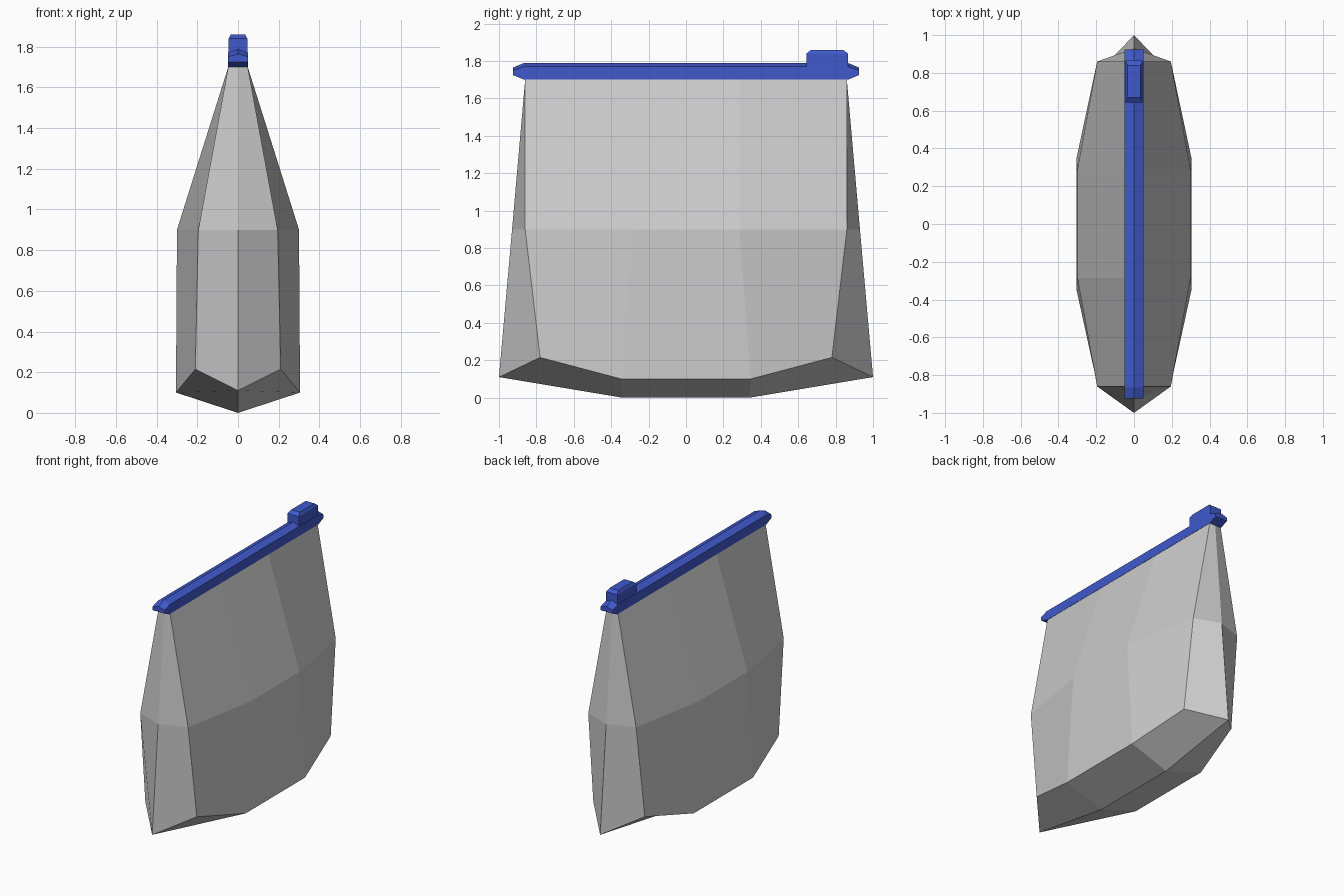
import bpy, bmesh
from mathutils import Matrix

if "Cube" in bpy.data.objects:
    bpy.data.objects.remove(bpy.data.objects["Cube"])


def finish(bm, name, mat=None):
    bmesh.ops.remove_doubles(bm, verts=bm.verts[:], dist=0.0005)
    bmesh.ops.recalc_face_normals(bm, faces=bm.faces[:])
    me = bpy.data.meshes.new(name)
    bm.to_mesh(me)
    bm.free()
    ob = bpy.data.objects.new(name, me)
    bpy.context.collection.objects.link(ob)
    if mat:
        me.materials.append(mat)
    return ob


def skin(bm, rows, closed=False):
    """Bridge consecutive rows of points with quads; closed rows also get end caps."""
    rows = [[bm.verts.new(p) for p in r] for r in rows]
    n = len(rows[0])
    for a, b in zip(rows, rows[1:]):
        for i in range(n if closed else n - 1):
            j = (i + 1) % n
            bm.faces.new((a[i], a[j], b[j], b[i]))
    if closed:
        bm.faces.new(rows[0])
        bm.faces.new(rows[-1])


def half_row(fold, corner, side):
    """Front fold, corner and side points, then the same mirrored to the back."""
    front = [fold, corner, side]
    return front + [(x, -y, z) for x, y, z in reversed(front)]


blue = bpy.data.materials.new("zip_blue")
blue.diffuse_color = (0.05, 0.1, 0.6, 1)
blue.use_nodes = True
blue.node_tree.nodes["Principled BSDF"].inputs["Base Color"].default_value = blue.diffuse_color

# Pouch body: right half from keel to mouth, mirrored to the left
bm = bmesh.new()
skin(bm, [
    half_row((0, -1.0, 0.11), (0, -1.0, 0.11), (0, -0.34, 0)),
    half_row((0, -1.0, 0.11), (0.21, -0.78, 0.215), (0.305, -0.345, 0.10)),
    half_row((0, -0.93, 0.9), (0.195, -0.86, 0.9), (0.30, -0.285, 0.9)),
    half_row((0, -0.86, 1.7), (0.048, -0.86, 1.7), (0.048, -0.285, 1.7)),
])
bmesh.ops.remove_doubles(bm, verts=bm.verts[:], dist=0.0005)
bmesh.ops.mirror(bm, geom=bm.verts[:] + bm.edges[:] + bm.faces[:],
                 matrix=Matrix.Identity(4), merge_dist=0.0005, axis='X')
finish(bm, "pouch_body")


# Zip strip: ridged section lofted along y with tapered ends
def section(y, bottom, shoulder, ridge, w=0.05):
    return [(-w, y, bottom), (w, y, bottom), (w, y, shoulder),
            (0, y, ridge), (-w, y, shoulder)]


end, mid = (1.725, 1.75, 1.765), (1.70, 1.77, 1.79)
bm = bmesh.new()
skin(bm, [section(-0.925, *end), section(-0.865, *mid),
          section(0.865, *mid), section(0.925, *end)], closed=True)
finish(bm, "zip_strip", blue)


# Zip slider: block with a chamfered top
def rect(w, y0, y1, z):
    return [(-w, y0, z), (w, y0, z), (w, y1, z), (-w, y1, z)]


bm = bmesh.new()
skin(bm, [rect(0.046, 0.643, 0.866, 1.76), rect(0.046, 0.643, 0.866, 1.84),
          rect(0.035, 0.67, 0.84, 1.86)], closed=True)
finish(bm, "zip_slider", blue)
